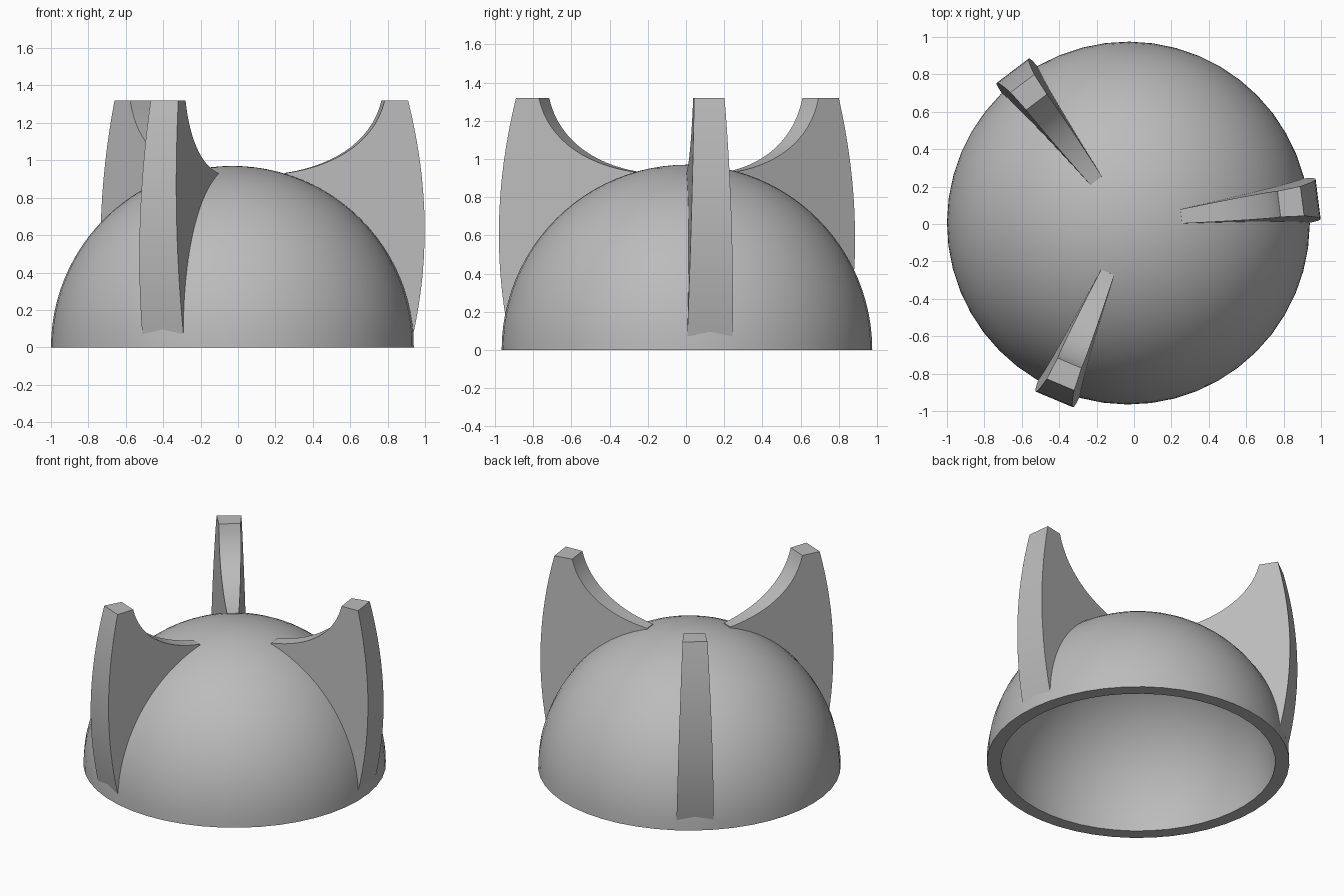
import bpy, bmesh
from math import sin, cos, pi, radians
from mathutils import Vector, Matrix
from mathutils.geometry import interpolate_bezier

default = bpy.data.objects.get("Cube")
if default:
    bpy.data.objects.remove(default, do_unlink=True)

CENTER = Vector((-0.03, 0.005, 0))
FIRST_ANGLE = radians(7.2)
OUTER, INNER = 0.97, 0.88

grey = bpy.data.materials.new("plain grey")
grey.use_nodes = True
COLOR = (0.5, 0.5, 0.5, 1)
grey.diffuse_color = COLOR
grey.node_tree.nodes["Principled BSDF"].inputs["Base Color"].default_value = COLOR


def finish(bm, name, angle):
    """Turn a bmesh into a placed, shaded object."""
    bmesh.ops.recalc_face_normals(bm, faces=bm.faces)
    mesh = bpy.data.meshes.new(name)
    bm.to_mesh(mesh)
    bm.free()
    mesh.materials.append(grey)
    obj = bpy.data.objects.new(name, mesh)
    bpy.context.collection.objects.link(obj)
    obj.location = CENTER
    obj.rotation_euler.z = angle
    bpy.ops.object.select_all(action='DESELECT')
    obj.select_set(True)
    bpy.context.view_layer.objects.active = obj
    bpy.ops.object.shade_smooth_by_angle(angle=radians(30))
    return obj


def arc(radius, start, end, steps):
    """Points (r, z) on a circle around the dome centre."""
    angles = [start + (end - start) * i / steps for i in range(steps + 1)]
    return [(radius * cos(a), radius * sin(a)) for a in angles]


def curve(points, steps):
    """Points (r, z) on a cubic curve with four control points."""
    found = interpolate_bezier(*[Vector(p).to_3d() for p in points], steps)
    return [(p.x, p.y) for p in found]


# Hollow half dome, turned from a thick-walled profile
bm = bmesh.new()
profile = arc(OUTER, pi / 2, 0, 24) + arc(INNER, 0, pi / 2, 24)
verts = [bm.verts.new((r, 0, z)) for r, z in profile]
edges = [bm.edges.new(pair) for pair in zip(verts, verts[1:])]
bmesh.ops.spin(bm, geom=verts + edges, cent=(0, 0, 0), axis=(0, 0, 1),
               angle=2 * pi, steps=48)
bmesh.ops.remove_doubles(bm, verts=bm.verts, dist=0.0001)
finish(bm, "dome_shell", FIRST_ANGLE)


# Upright fins: wedge sides, scooped inner edge, bulging outer edge
def half_width(r, z):
    return (0.075 + 0.165 * (r - 0.28) - 0.06 * (z - 0.93)) / 2


scoop = curve([(0.285, 0.932), (0.55, 0.97), (0.76, 1.10), (0.812, 1.32)], 16)
bulge = curve([(0.937, 1.32), (1.04, 0.90), (1.055, 0.48), (0.955, 0.05)], 16)
root = arc(0.92, radians(3), radians(72), 16)
outline = scoop + bulge + root

for i, name in enumerate(("left_fin", "back_right_fin", "front_right_fin")):
    bm = bmesh.new()
    sides = [[bm.verts.new((r, s * half_width(r, z), z)) for r, z in outline]
             for s in (-1, 1)]
    for side in sides:
        bm.faces.new(side)
    a, b = sides
    for k in range(len(outline)):
        n = (k + 1) % len(outline)
        bm.faces.new((a[k], a[n], b[n], b[k]))
    finish(bm, name, FIRST_ANGLE + i * 2 * pi / 3)
